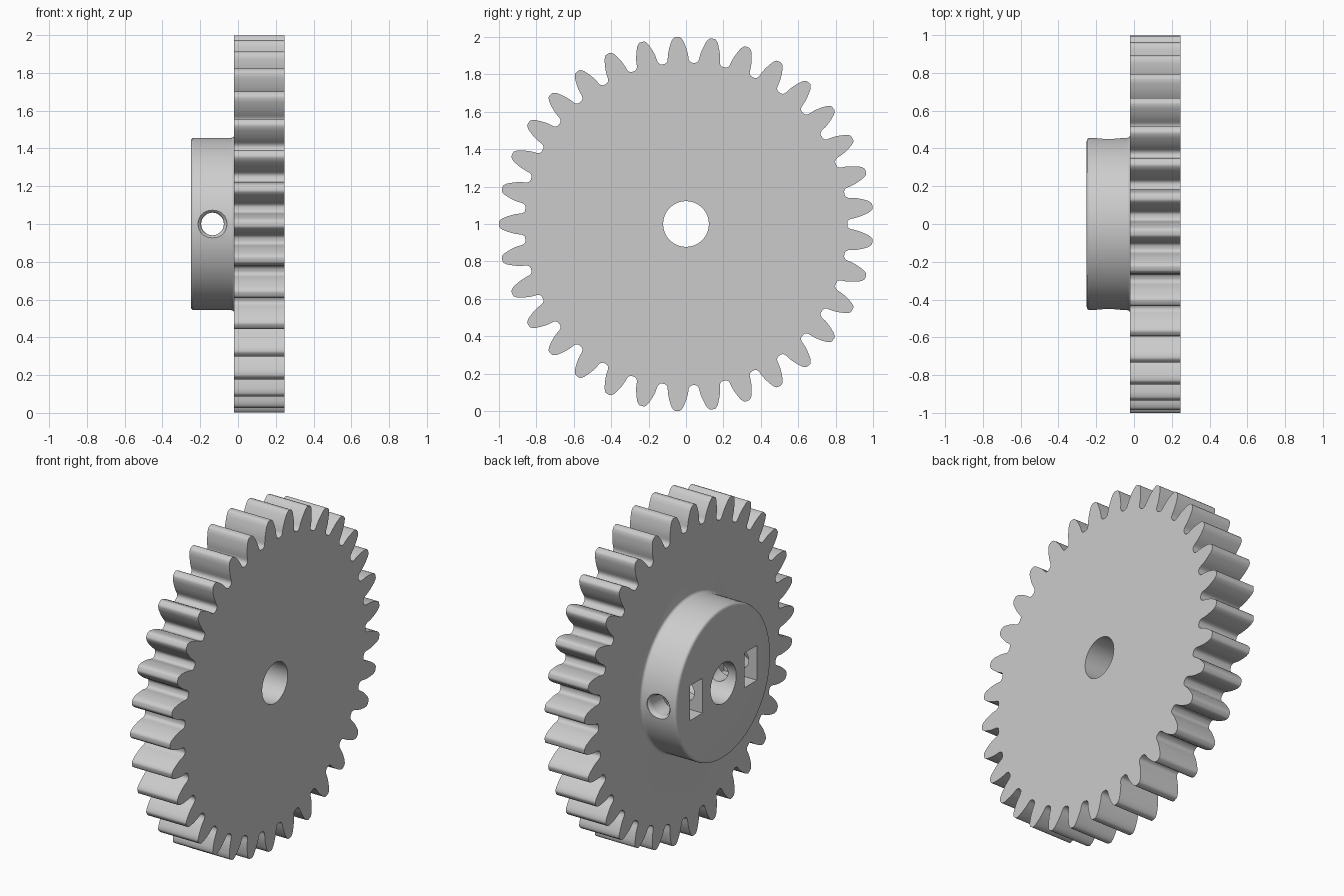
import bpy, bmesh, math
from mathutils import Matrix

if "Cube" in bpy.data.objects:
    bpy.data.objects.remove(bpy.data.objects["Cube"])

grey = bpy.data.materials.new("light grey")
grey.diffuse_color = (0.6, 0.6, 0.6, 1)
grey.use_nodes = True
grey.node_tree.nodes["Principled BSDF"].inputs["Base Color"].default_value = grey.diffuse_color
LIFT = Matrix.Translation((0, 0, 1))


def finish(name, bm, matrix=LIFT):
    bmesh.ops.transform(bm, matrix=matrix, verts=bm.verts)
    bmesh.ops.recalc_face_normals(bm, faces=bm.faces)
    mesh = bpy.data.meshes.new(name)
    bm.to_mesh(mesh)
    bm.free()
    mesh.materials.append(grey)
    ob = bpy.data.objects.new(name, mesh)
    bpy.context.collection.objects.link(ob)
    return ob


def lathe(name, profile, n, matrix=LIFT):
    """Closed solid turned around the x axis from (x, radius) points."""
    bm = bmesh.new()
    rings = [[bm.verts.new((x, r * math.cos(2 * math.pi * i / n), r * math.sin(2 * math.pi * i / n)))
              for i in range(n)] for x, r in profile]
    for a, b in zip(rings, rings[1:]):
        for i in range(n):
            j = (i + 1) % n
            bm.faces.new((a[i], a[j], b[j], b[i]))
    bm.faces.new(rings[0])
    bm.faces.new(rings[-1])
    return finish(name, bm, matrix)


def box(name, lo, hi):
    bm = bmesh.new()
    bmesh.ops.create_cube(bm, size=1)
    size = [b - a for a, b in zip(lo, hi)]
    mid = [(a + b) / 2 for a, b in zip(lo, hi)]
    return finish(name, bm, Matrix.Translation(mid) @ Matrix.Diagonal((*size, 1)))


def combine(target, other, operation):
    mod = target.modifiers.new(operation, 'BOOLEAN')
    mod.operation, mod.object, mod.solver = operation, other, 'EXACT'
    bpy.context.view_layer.objects.active = target
    bpy.ops.object.modifier_apply(modifier=mod.name)
    bpy.data.objects.remove(other)


# Toothed wheel: involute flanks with rounded tips and root fillets
TEETH, PITCH_R = 33, 0.943
BASE_R = PITCH_R * math.cos(math.radians(20))


def half_angle(r):
    inv = lambda a: math.tan(a) - a
    a = math.acos(min(1, BASE_R / r))
    return math.pi / (2 * TEETH) + inv(math.radians(20)) - inv(a)


flank = [(0.862, 0.086), (0.864, 0.078), (0.870, 0.070), (0.879, 0.0645)]
flank += [(r, half_angle(r)) for r in (0.89, 0.91, 0.93, 0.95, 0.97, 0.982)]
flank += [(0.992, 0.0225), (0.998, 0.0165), (1.0, 0.009)]
tooth = [(r, -a) for r, a in flank] + [(r, a) for r, a in reversed(flank)]

bm = bmesh.new()
outline = []
for k in range(TEETH):
    for r, a in tooth:
        t = math.pi + 2 * math.pi * k / TEETH + a
        outline.append(bm.verts.new((-0.02, r * math.cos(t), r * math.sin(t))))
face = bm.faces.new(outline)
ext = bmesh.ops.extrude_face_region(bm, geom=[face], use_keep_orig=True)
bmesh.ops.translate(bm, vec=(0.267, 0, 0),
                    verts=[v for v in ext["geom"] if isinstance(v, bmesh.types.BMVert)])
gear = finish("gear_wheel", bm)

# Hub with a rounded rim and a small fillet against the wheel
hub = lathe("hub", [(-0.25, 0.438), (-0.248, 0.447), (-0.243, 0.453), (-0.234, 0.456),
                    (-0.036, 0.456), (-0.027, 0.459), (-0.022, 0.465), (-0.02, 0.471),
                    (0.02, 0.471)], 96)
combine(gear, hub, 'UNION')

# Shaft bore
combine(gear, lathe("bore_cutter", [(-0.3, 0.122), (0.3, 0.122)], 64), 'DIFFERENCE')

# Nut slots on both sides of the bore
for s in (-1, 1):
    y0, y1 = sorted((s * 0.20, s * 0.32))
    combine(gear, box("slot_cutter", (-0.3, y0, 0.895), (-0.03, y1, 1.105)), 'DIFFERENCE')

# Cross hole for the set screws, flared at the hub surface
half = [(0.425, 0.06), (0.437, 0.0625), (0.446, 0.068), (0.452, 0.076), (0.47, 0.08)]
screw = [(-x, r) for x, r in reversed(half)] + half
combine(gear, lathe("screw_hole_cutter", screw, 40,
                    Matrix.Translation((-0.135, 0, 1)) @ Matrix.Rotation(math.pi / 2, 4, 'Z')),
        'DIFFERENCE')

bpy.ops.object.select_all(action='DESELECT')
gear.select_set(True)
bpy.context.view_layer.objects.active = gear
bpy.ops.object.shade_smooth_by_angle(angle=math.radians(35))
